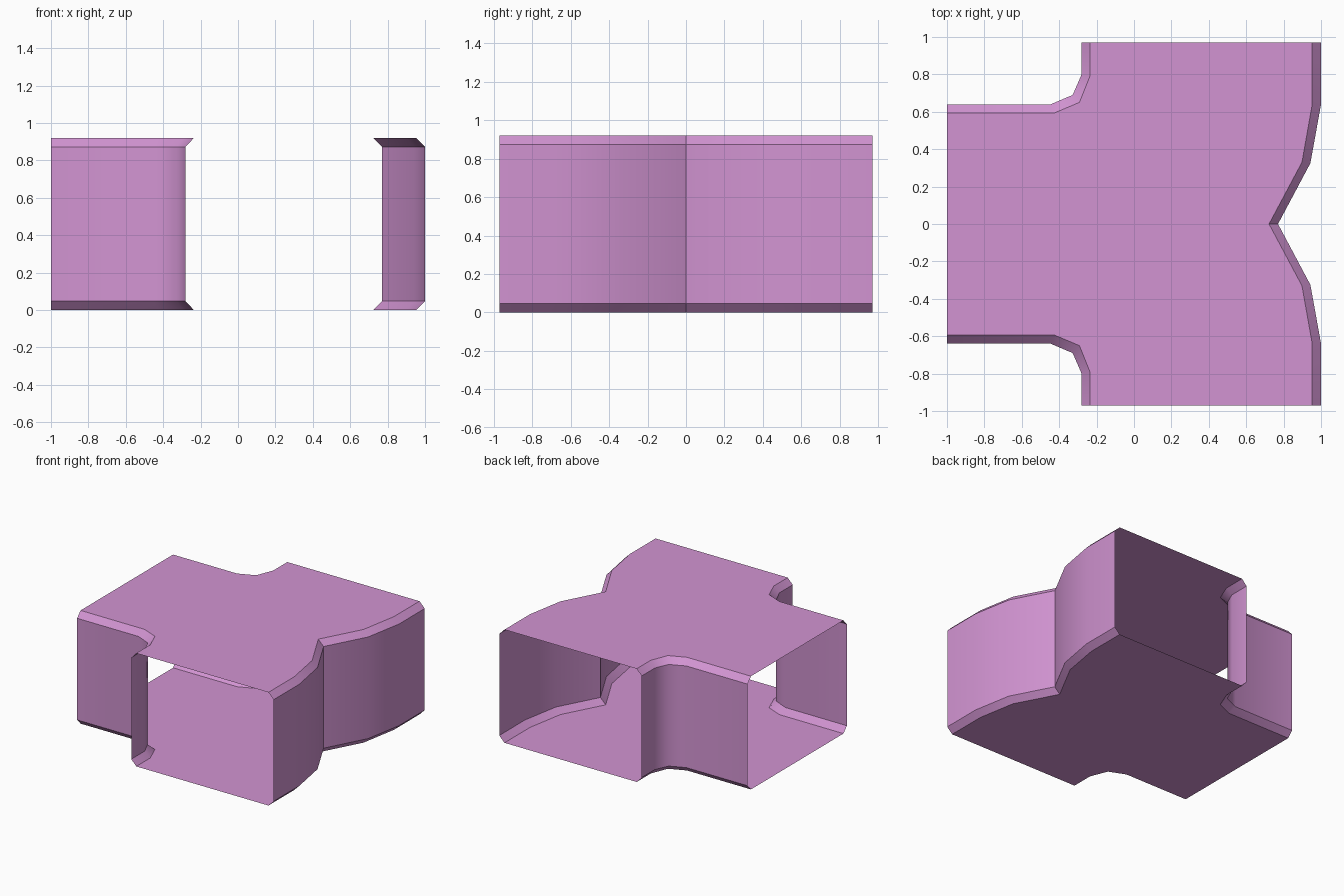
import bpy

if "Cube" in bpy.data.objects:
    bpy.data.objects.remove(bpy.data.objects["Cube"])

pink = bpy.data.materials.new("orchid pink")
pink.diffuse_color = (0.645, 0.296, 0.645, 1)
pink.use_nodes = True
pink.node_tree.nodes["Principled BSDF"].inputs["Base Color"].default_value = pink.diffuse_color

H, C = 0.92, 0.047  # tunnel height, chamfer height

# plan outlines of the +y half: wall face and chamfered floor/ceiling edge
corner_out = [(-1, .638), (-.45, .638), (-.328, .69), (-.28, .80), (-.28, .97)]
corner_in = [(-1, .594), (-.425, .594), (-.292, .65), (-.236, .79), (-.236, .97)]
side_out = [(1, .97), (1, .64), (.943, .325), (.77, 0)]
side_in = [(.953, .97), (.953, .64), (.898, .33), (.722, 0)]


def half_part(name, verts, faces, sharp=()):
    """Open shell for the +y half, mirrored across y = 0."""
    me = bpy.data.meshes.new(name)
    me.from_pydata(verts, [], faces)
    me.materials.append(pink)
    for p in me.polygons:
        p.use_smooth = True
    for e in me.edges:
        if tuple(sorted(e.vertices)) in sharp:
            e.use_edge_sharp = True
    ob = bpy.data.objects.new(name, me)
    bpy.context.collection.objects.link(ob)
    m = ob.modifiers.new("mirror", "MIRROR")
    m.use_axis = (False, True, False)
    m.use_clip = True
    return ob


def wall(name, outer, inner):
    """Vertical wall with a chamfer along its foot and head."""
    n = len(outer)
    rows = [(inner, 0), (outer, C), (outer, H - C), (inner, H)]
    verts = [(x, y, z) for line, z in rows for x, y in line]
    faces = [(r * n + i, r * n + i + 1, (r + 1) * n + i + 1, (r + 1) * n + i)
             for r in range(3) for i in range(n - 1)]
    faces = [f[::-1] for f in faces]  # face outwards
    sharp = {(r * n + i, r * n + i + 1) for r in (1, 2) for i in range(n - 1)}
    # crease where the two bowed halves meet
    sharp |= {(r * n + n - 1, (r + 1) * n + n - 1)
              for r in range(3) if outer[-1][1] == 0}
    half_part(name, verts, faces, sharp)


def slab(name, z, up):
    """Flat T-shaped sheet inside the chamfer edges."""
    pts = [(-1, 0)] + corner_in + side_in
    idx = tuple(range(len(pts)))
    half_part(name, [(x, y, z) for x, y in pts], [idx[::-1] if up else idx])


slab("tunnel_floor", 0, False)
slab("tunnel_ceiling", H, True)
wall("corner_walls", corner_out, corner_in)
wall("bowed_side_wall", side_out, side_in)
